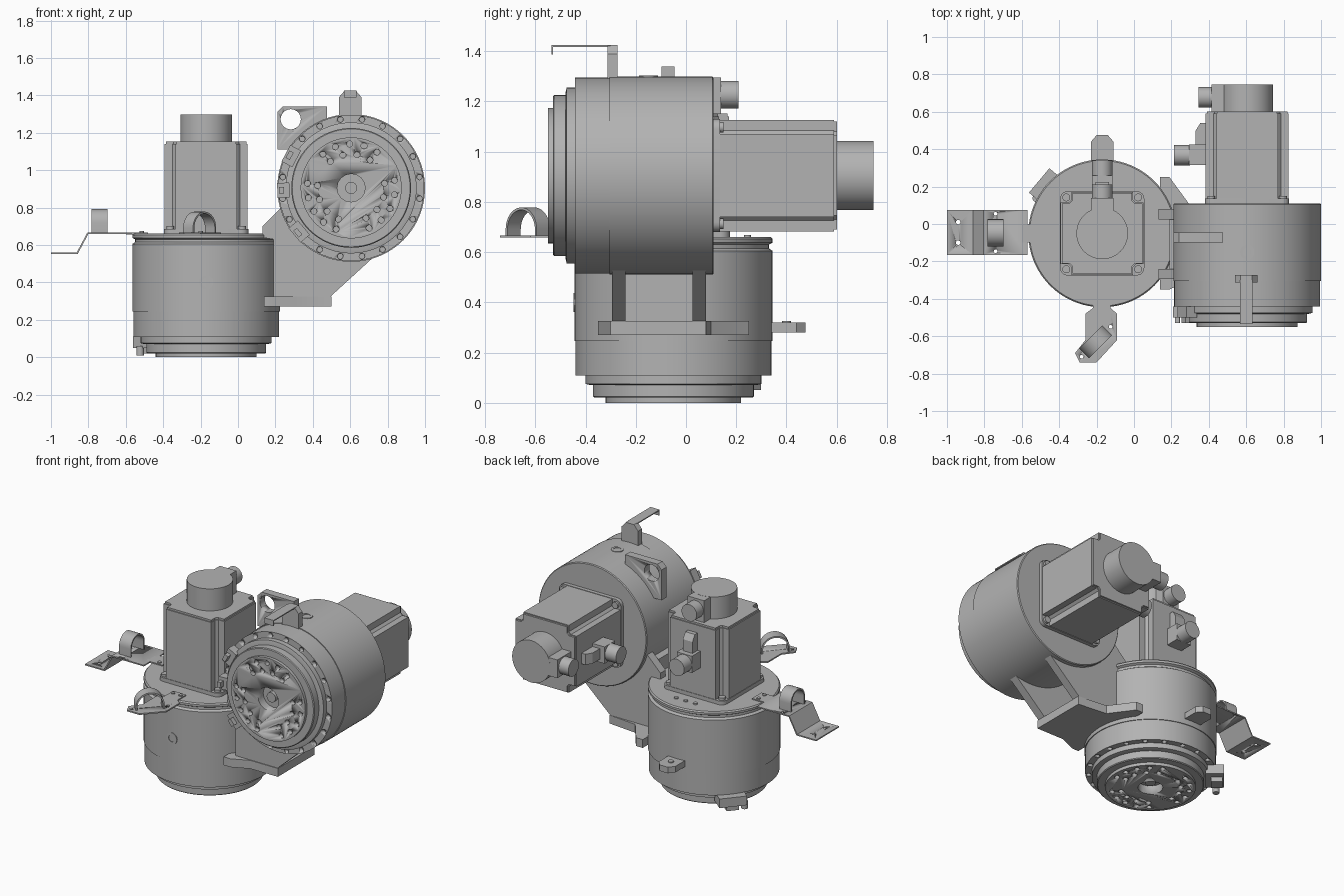
import bpy, bmesh
from math import sin, cos, pi, radians
from mathutils import Matrix, Vector

if "Cube" in bpy.data.objects:
    bpy.data.objects.remove(bpy.data.objects["Cube"])

grey = bpy.data.materials.new("machined grey")
grey.use_nodes = True
grey.diffuse_color = (0.45, 0.45, 0.45, 1)
grey.node_tree.nodes["Principled BSDF"].inputs["Base Color"].default_value = (0.45, 0.45, 0.45, 1)


def finish(name, bm, mat=Matrix(), smooth=True):
    bmesh.ops.recalc_face_normals(bm, faces=bm.faces)
    me = bpy.data.meshes.new(name)
    bm.to_mesh(me)
    bm.free()
    me.transform(mat)
    me.materials.append(grey)
    ob = bpy.data.objects.new(name, me)
    bpy.context.collection.objects.link(ob)
    if smooth:
        bpy.ops.object.select_all(action='DESELECT')
        ob.select_set(True)
        bpy.context.view_layer.objects.active = ob
        bpy.ops.object.shade_smooth_by_angle(angle=radians(30))
    return ob


def lathe(name, profile, mat=Matrix(), n=64):
    """Revolve (radius, height) points about z, with closed ends."""
    bm = bmesh.new()
    rings = [[bm.verts.new((r * cos(2 * pi * i / n), r * sin(2 * pi * i / n), z))
              for i in range(n)] for r, z in profile]
    for a, b in zip(rings, rings[1:]):
        for i in range(n):
            bm.faces.new((a[i], a[(i + 1) % n], b[(i + 1) % n], b[i]))
    bm.faces.new(rings[0])
    bm.faces.new(rings[-1])
    return finish(name, bm, mat)


def prism(name, pts, lo, hi, axis='z', mat=Matrix()):
    """Extrude an outline along z (points xy) or along y (points xz)."""
    bm = bmesh.new()
    put = (lambda u, v, h: (u, v, h)) if axis == 'z' else (lambda u, v, h: (u, h, v))
    a = [bm.verts.new(put(u, v, lo)) for u, v in pts]
    b = [bm.verts.new(put(u, v, hi)) for u, v in pts]
    for i in range(len(pts)):
        j = (i + 1) % len(pts)
        bm.faces.new((a[i], a[j], b[j], b[i]))
    bm.faces.new(a)
    bm.faces.new(b)
    return finish(name, bm, mat)


def box(name, x, y, z, mat=Matrix()):
    return prism(name, [(x[0], y[0]), (x[1], y[0]), (x[1], y[1]), (x[0], y[1])], *z, mat=mat)


def pegs(name, spots, mat=Matrix(), n=16):
    """One mesh of upright cylinders: (x, y, radius, low, high)."""
    bm = bmesh.new()
    for x, y, r, lo, hi in spots:
        bmesh.ops.create_cone(bm, cap_ends=True, segments=n, radius1=r, radius2=r, depth=hi - lo,
                              matrix=Matrix.Translation((x, y, (lo + hi) / 2)))
    return finish(name, bm, mat)


def cut(target, cutter):
    mod = target.modifiers.new("holes", 'BOOLEAN')
    mod.operation, mod.solver, mod.object = 'DIFFERENCE', 'EXACT', cutter
    bpy.context.view_layer.objects.active = target
    bpy.ops.object.modifier_apply(modifier=mod.name)
    bpy.data.objects.remove(cutter)


def polar(r, deg):
    return r * cos(radians(deg)), r * sin(radians(deg))


def sideways(y, x=0, z=0):
    """Turn a z cylinder to point along local +y."""
    return Matrix.Translation((x, y, z)) @ Matrix.Rotation(-pi / 2, 4, 'X')


def rounded_square(h, r):
    return [(sx * (h - r) + r * cos(radians(q + a)), sy * (h - r) + r * sin(radians(q + a)))
            for sx, sy, q in ((1, 1, 0), (-1, 1, 90), (-1, -1, 180), (1, -1, 270))
            for a in range(0, 91, 15)]


def actuator(tag, m, rim, hole_turn):
    """Gear housing, output face and motor along local z."""
    housing = lathe(tag + "_housing", [(.33, .07), (.35, .075), (.35, .108), (.39, .108), (.39, .245),
                                       (.395, .245)] + rim, m, 96)
    cut(housing, pegs("ring_cutter", [(*polar(.37, a + 9), .015, .09, .135)
                                      for a in range(0, 360, 18)], m))
    face = lathe(tag + "_output_face", [(.27, 0), (.27, .02), (.315, .02), (.32, .025), (.32, .08)], m, 96)
    holes = [(*polar(r, hole_turn + g + a), .016, -.02, .03)
             for g in (0, 120, 240) for r, angles in ((.235, (-38, -19, 0, 19, 38)), (.18, (-36, -12, 12, 36)))
             for a in angles]
    cut(face, pegs("face_cutter", holes + [(0, 0, .075, -.02, .055)], m))
    lathe(tag + "_output_hub", [(.015, .03), (.032, .03), (.032, .06)], m, 24)
    # Motor with a rounded mounting flange and notched corners
    prism(tag + "_motor_flange", rounded_square(.225, .04), .65, .685, mat=m)
    h, k = .222, .165
    corner = [(h, k), (k + .015, k), (k, k + .015), (k, h)]
    outline = []
    for q in range(4):
        for x, y in corner:
            v = Matrix.Rotation(q * pi / 2, 2) @ Vector((x, y))
            outline.append((v.x, v.y))
    prism(tag + "_motor_body", outline, .68, 1.14, mat=m)
    prism(tag + "_motor_end_plate", [(x * .97, y * .97) for x, y in outline], 1.135, 1.152, mat=m)
    pegs(tag + "_motor_bolts", [(sx * .192, sy * .192, .021, .67, .70)
                                for sx in (-1, 1) for sy in (-1, 1)], m)
    # Encoder cap and the two cable connectors
    lathe(tag + "_encoder_cap", [(.138, 1.145), (.138, 1.297)], m)
    box(tag + "_cap_outlet", (-.06, .06), (.05, .19), (1.15, 1.296), m)
    lathe(tag + "_upper_connector", [(.055, 0), (.055, .08)], m @ sideways(.18, z=1.227), 32)
    box(tag + "_connector_base", (-.055, .055), (.22, .31), (.865, .975), m)
    wedge = Matrix.Rotation(pi / 2, 4, 'Z')
    prism(tag + "_connector_wedge", [(.21, .86), (.275, .88), (.275, 1.05), (.25, 1.09), (.21, 1.09)],
          -.035, .035, 'y', m @ wedge)
    lathe(tag + "_lower_connector", [(.055, 0), (.055, .085)], m @ sideways(.305, z=.917), 32)


def plug(name, m, radius=.396):
    """Raised ring with a sunken screw on the housing wall, along local -y."""
    t = m @ Matrix.Translation((0, -radius, .4)) @ Matrix.Rotation(pi / 2, 4, 'X')
    lathe(name, [(.038, -.03), (.038, .002), (.022, .002), (.022, -.015)], t, 24)


def clamp(name, m, deg, half=.07, z=(.05, .11), out=.425):
    """Small block hugging the output end at a given angle."""
    t = m @ Matrix.Rotation(radians(deg), 4, 'Z')
    box(name, (.33, out), (-half, half), z, t)
    box(name + "_foot", (.36, out - .01), (-half * .45, half * .45), (z[0] - .03, z[0] + .01), t)


upright = Matrix.Translation((-.17, -.05, 0))
level = Matrix(((0, -1, 0, .605), (0, 0, 1, -.55), (-1, 0, 0, .905), (0, 0, 0, 1)))

actuator("upright", upright, [(.395, .605), (.38, .615), (.38, .63), (.395, .638), (.395, .652), (.388, .66)], 30)
actuator("level", level, [(.395, .655), (.39, .66)], -62)
plug("upright_plug", upright)
plug("level_plug", level @ Matrix.Rotation(-pi / 2, 4, 'Z'))

# Clamps and sensor pieces near the output faces
clamp("upright_sensor", upright, 140, .085, out=.44)
lathe("upright_sensor_pin", [(.02, .01), (.02, .06)],
      upright @ Matrix.Translation((*polar(.40, 152), 0)), 20)
for i, (angle, half) in enumerate(((88, .04), (118, .05), (50, .05))):
    clamp("level_clamp_%d" % (i + 1), level, angle - 0, half, (.05, .108), .395)

# Stop block on the back of the upright housing
prism("rear_stop", [(-.23, .3), (-.11, .3), (-.11, .44), (-.14, .475), (-.2, .475), (-.23, .44)], .28, .32)
pegs("rear_stop_screw", [(-.17, .40, .018, .31, .326)])

# Joining bracket: foot plate, two ribs and back wall
prism("bracket_foot", [(.14, -.35), (.19, -.35), (.3, -.3), (.5, -.3), (.5, .08), (.3, .1), (.19, .25), (.14, .25)],
      .27, .325)
rib = [(.19, .32), (.19, .63), (.13, .64), (.13, .70), (.25, .82), (.6, .62), (.72, .53), (.49, .32)]
for name, lo in (("front_rib", -.295), ("rear_rib", .025)):
    prism(name, rib, lo, lo + .055, 'y')
box("bracket_wall", (.19, .24), (-.28, .07), (.3, .75))


def cable_arch(name, centre, turn, length, width, height):
    """Thin half loop standing on a bracket; its span runs along local y."""
    r, t = length / 2, .01
    leg = height - r
    outer = [(r, 0)] + [(r * cos(a * pi / 16), leg + r * sin(a * pi / 16)) for a in range(17)] + [(-r, 0)]
    s = r - t
    inner = [(-s, 0)] + [(-s * cos(a * pi / 16), leg + s * sin(a * pi / 16)) for a in range(17)] + [(s, 0)]
    prism(name, outer + inner, -width / 2, width / 2, 'y',
          Matrix.Translation(centre) @ Matrix.Rotation(radians(turn), 4, 'Z'))


# Left-hand cable bracket: tongue, stepped plate and arch
box("side_tongue", (-.6, -.48), (-.10, .0), (.657, .667))
side = prism("side_bracket", [(-.57, .667), (-.805, .667), (-.862, .56), (-1, .56), (-1, .552), (-.857, .552),
                              (-.80, .659), (-.57, .659)], -.165, .075, 'y')
cut(side, pegs("side_cutter", [(-.94, y, .012, .5, .7) for y in (-.1, .01)]
               + [(-.74, y, .01, .5, .7) for y in (-.145, .055)]))
cable_arch("side_arch", (-.74, -.047, .66), 90, .145, .085, .132)
pegs("side_screws", [(-.515, y, .012, .66, .674) for y in (-.08, -.02)])

# Front cable bracket with its diagonal arch
front = prism("front_bracket", [(-.22, -.36), (-.125, -.36), (-.125, -.45), (-.09, -.48), (-.09, -.62), (-.2, -.74),
                                (-.29, -.74), (-.315, -.69), (-.26, -.62), (-.26, -.48), (-.22, -.45)], .658, .667)
cut(front, pegs("front_cutter", [(-.28, -.71, .01, .6, .7), (-.125, -.55, .01, .6, .7)]))
cable_arch("front_arch", (-.205, -.63, .66), 45, .175, .075, .118)
pegs("front_screws", [(x, -.39, .012, .66, .674) for x in (-.2, -.145)])
pegs("rear_screws", [(x, .245, .014, .655, .668) for x in (-.24, -.17, -.10)])

# Lifting plate with a round eye
eye = prism("lifting_plate", [(.21, 1.11), (.42, 1.11), (.475, 1.2), (.475, 1.34), (.24, 1.34), (.21, 1.31)],
            -.098, -.046, 'y')
cut(eye, lathe("eye_cutter", [(.054, -.2), (.054, .2)],
               Matrix.Translation((.282, 0, 1.272)) @ Matrix.Rotation(pi / 2, 4, 'X'), 32))

# Top post carrying a thin hooked strip
post = prism("top_post", [(.54, 1.27), (.66, 1.27), (.66, 1.39), (.63, 1.425), (.57, 1.425), (.54, 1.39)],
             -.313, -.273, 'y')
cut(post, lathe("post_cutter", [(.015, -.5), (.015, .1)],
                Matrix.Translation((.6, 0, 1.385)) @ Matrix.Rotation(pi / 2, 4, 'X'), 20))
box("top_strip", (.567, .633), (-.535, -.30), (1.418, 1.425))
box("top_strip_hook", (.567, .633), (-.535, -.529), (1.388, 1.425))
